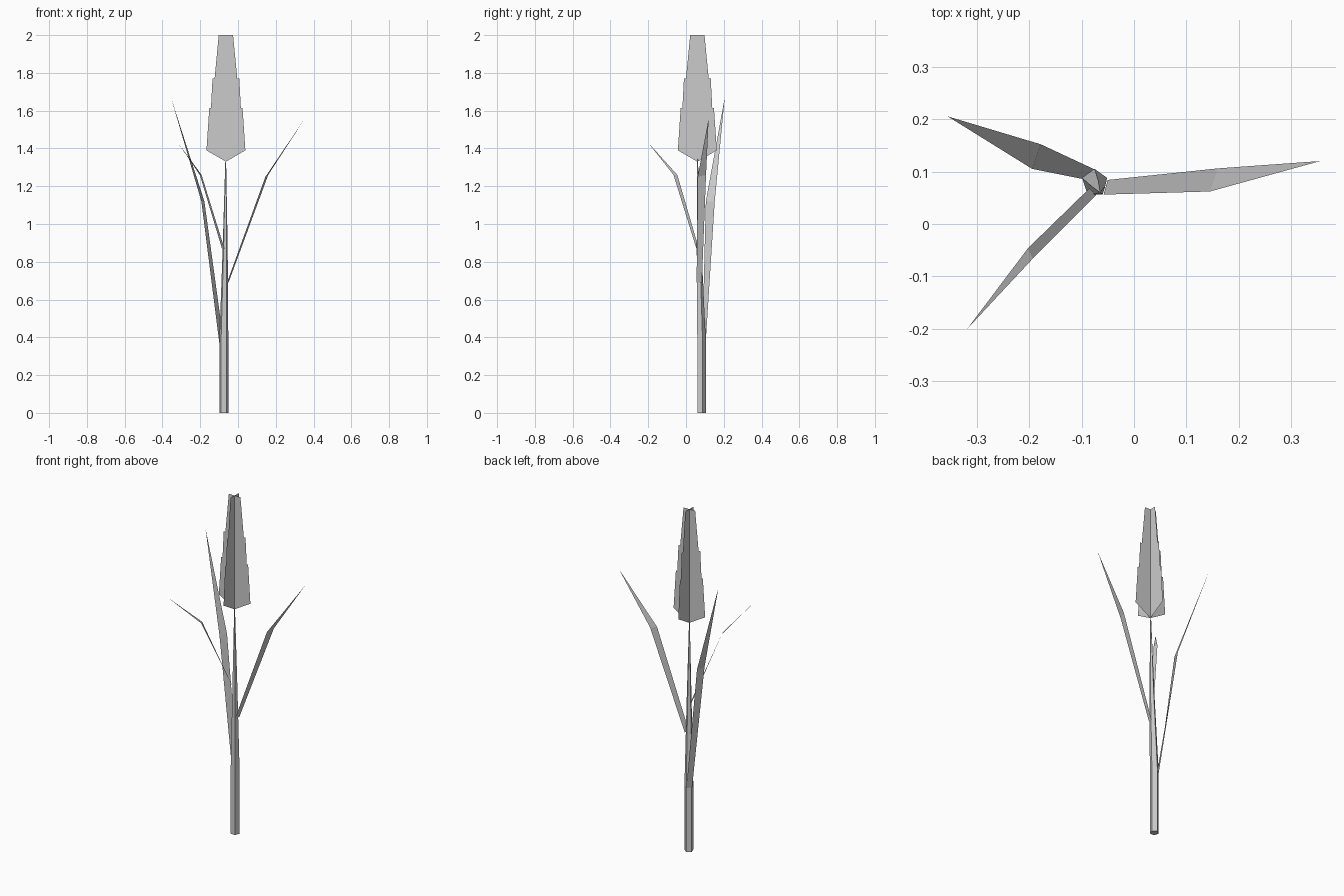
import bpy
import math

if "Cube" in bpy.data.objects:
    bpy.data.objects.remove(bpy.data.objects["Cube"])


def add_mesh(name, verts, faces):
    mesh = bpy.data.meshes.new(name)
    mesh.from_pydata(verts, [], faces)
    mesh.update()
    obj = bpy.data.objects.new(name, mesh)
    bpy.context.collection.objects.link(obj)
    return obj


# Stem: five-sided, straight at the base, then tapering up to the ear
SIDES = 5
rings = [(-0.075, 0.08, 0.0, 0.025), (-0.075, 0.08, 0.38, 0.025),
         (-0.068, 0.068, 0.87, 0.014), (-0.065, 0.061, 1.345, 0.002)]
verts, faces = [], []
for cx, cy, z, r in rings:
    for i in range(SIDES):
        a = math.pi / 2 + 2 * math.pi * i / SIDES
        verts.append((cx + r * math.cos(a), cy + r * math.sin(a), z))
for k in range(len(rings) - 1):
    for i in range(SIDES):
        j = (i + 1) % SIDES
        faces.append((k * SIDES + i, k * SIDES + j,
                      (k + 1) * SIDES + j, (k + 1) * SIDES + i))
faces.append(tuple(reversed(range(SIDES))))
faces.append(tuple(range(len(verts) - SIDES, len(verts))))
add_mesh("stem", verts, faces)

# Leaves: flat blades bent once, (base pair, bend pair, tip)
leaves = {
    "leaf_right": [(-0.058, 0.056, 0.69), (-0.05, 0.084, 0.69),
                   (0.145, 0.062, 1.25), (0.16, 0.106, 1.26), (0.355, 0.12, 1.56)],
    "leaf_back": [(-0.099, 0.086, 0.37), (-0.075, 0.104, 0.37),
                  (-0.194, 0.105, 1.12), (-0.178, 0.152, 1.12), (-0.355, 0.205, 1.67)],
    "leaf_front": [(-0.085, 0.068, 0.87), (-0.072, 0.055, 0.87),
                   (-0.202, -0.046, 1.26), (-0.193, -0.066, 1.26), (-0.318, -0.2, 1.43)],
}
for name, pts in leaves.items():
    add_mesh(name, pts, [(0, 1, 3, 2), (2, 3, 4)])

# Ear: stepped silhouette on two crossed upright planes
profile = [(0.103, 1.39), (0.088, 1.615), (0.079, 1.615),
           (0.071, 1.77), (0.06, 1.77), (0.038, 2.0)]
outline = ([(0.0, 1.33)] + profile
           + [(-w, z) for w, z in reversed(profile)])
cx, cy = -0.064, 0.06
for name, (dx, dy) in {"ear_across": (1, 0), "ear_along": (0, 1)}.items():
    add_mesh(name, [(cx + w * dx, cy + w * dy, z) for w, z in outline],
             [tuple(range(len(outline)))])
